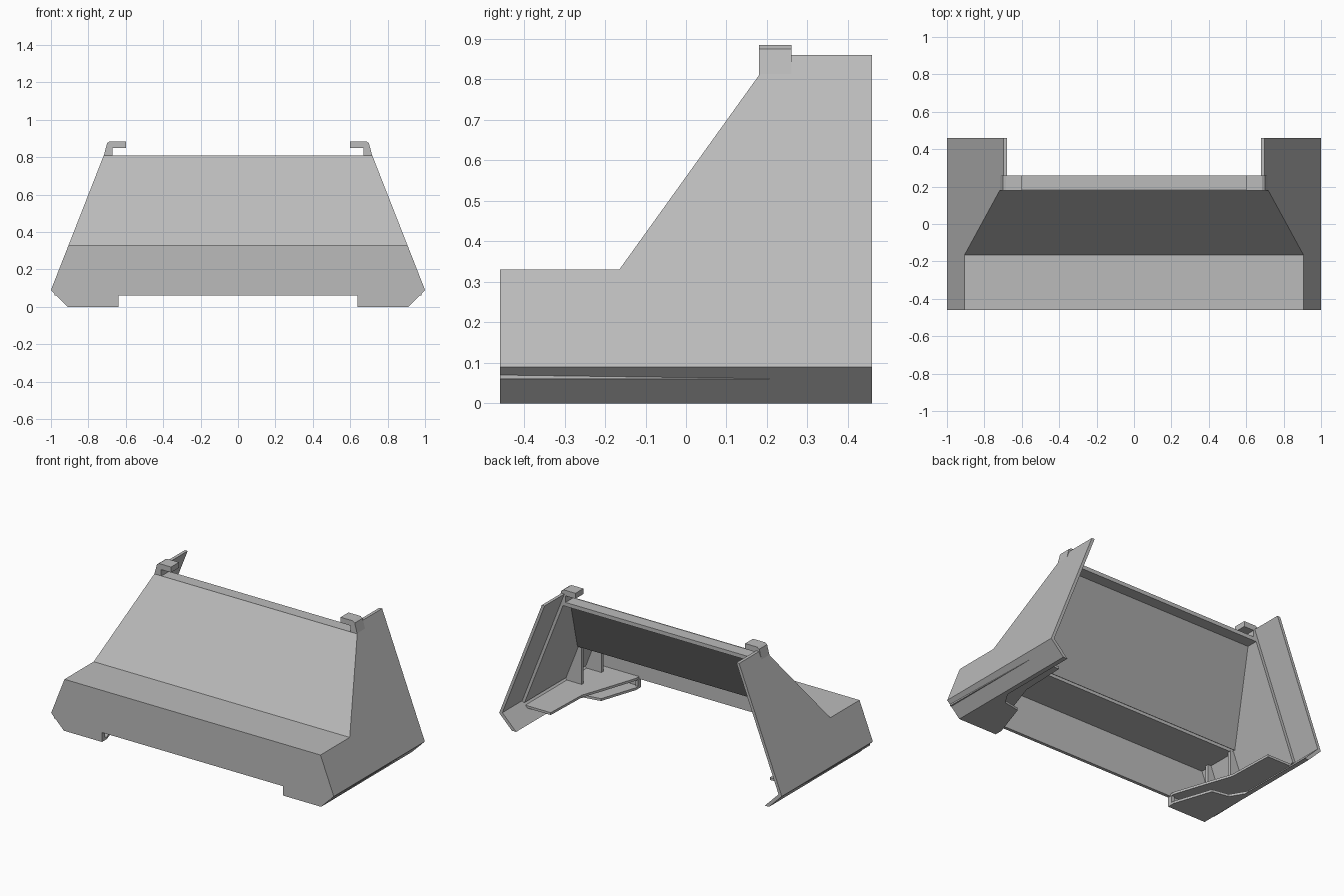
import bpy, bmesh
from mathutils import Vector

if "Cube" in bpy.data.objects:
    bpy.data.objects.remove(bpy.data.objects["Cube"])

GREY = (0.5, 0.5, 0.5, 1)
steel = bpy.data.materials.new("plain grey")
steel.use_nodes = True
steel.diffuse_color = GREY
steel.node_tree.nodes["Principled BSDF"].inputs["Base Color"].default_value = GREY

FRONT, BACK, LIP, SHEET = -0.46, 0.46, 0.26, 0.02


def side_x(z):
    """Outer surface of the leaning side wall at a height."""
    return 1 - (z - 0.09) * 0.392


def plate(name, points, offset, mirror=False):
    """Flat polygon thickened along an offset, optionally mirrored left to right."""
    bm = bmesh.new()
    face = bm.faces.new([bm.verts.new(p) for p in points])
    grown = bmesh.ops.extrude_face_region(bm, geom=[face], use_keep_orig=True)["geom"]
    moved = [v for v in grown if isinstance(v, bmesh.types.BMVert)]
    bmesh.ops.translate(bm, verts=moved, vec=Vector(offset))
    bmesh.ops.recalc_face_normals(bm, faces=bm.faces)
    mesh = bpy.data.meshes.new(name)
    bm.to_mesh(mesh)
    bm.free()
    mesh.materials.append(steel)
    obj = bpy.data.objects.new(name, mesh)
    bpy.context.collection.objects.link(obj)
    if mirror:
        obj.modifiers.new("mirror", "MIRROR").use_mirror_merge = False
    return obj


def both(half):
    """Complete a symmetric outline from its left half."""
    return half + [(-x, y, z) for x, y, z in reversed(half)]


# Front skirt with the raised middle edge
skirt = [(0.64, 0.06), (0.64, 0), (0.91, 0), (1, 0.09), (side_x(0.33), 0.33)]
plate("front_skirt", both([(x, FRONT, z) for x, z in skirt]), (0, SHEET, 0))

# Shelf, sloping panel and top lip
edge = side_x(0.33)
plate("shelf", both([(edge, FRONT, 0.33), (edge, -0.165, 0.33)]), (0, 0, -SHEET))
plate("sloping_panel", both([(edge, -0.165, 0.33), (side_x(0.81), 0.18, 0.81)]),
      (0, 0.018, -0.013))
plate("top_lip", both([(0.7, 0.18, 0.808), (0.7, LIP, 0.808)]), (0, 0, -0.025))

# Leaning side walls, with a thicker inner lining ahead of the lip
wall = [(FRONT, 0.09), (BACK, 0.09), (BACK, 0.86), (0.18, 0.86), (0.18, 0.81),
        (-0.165, 0.33), (FRONT, 0.33)]
plate("side_wall", [(side_x(z), y, z) for y, z in wall], (-SHEET, 0, 0), True)
lining = [(-0.44, 0.09), (LIP, 0.09), (LIP, 0.8), (0.19, 0.8),
          (-0.15, 0.32), (-0.44, 0.32)]
plate("side_lining", [(side_x(z) - SHEET, y, z) for y, z in lining],
      (-SHEET, 0, 0), True)

# Chamfered bottom edge
chamfer = [(1, 0.09), (0.91, 0), (0.88, 0), (0.98, 0.1)]
plate("bottom_chamfer", [(x, FRONT, z) for x, z in chamfer], (0, BACK - FRONT, 0), True)

# Inner foot: upper ledge and shorter sole
ledge = [(0.98, FRONT), (0.64, FRONT), (0.64, -0.41), (0.72, -0.17), (0.765, -0.04),
         (0.775, LIP), (0.97, LIP)]
plate("foot_ledge", [(x, y, 0.075) for x, y in ledge], (0, 0, -0.015), True)
sole = [(0.9, FRONT), (0.64, FRONT), (0.64, -0.41), (0.72, -0.17), (0.83, -0.15),
        (0.89, -0.05)]
plate("foot_sole", [(x, y, 0) for x, y in sole], (0, 0, 0.015), True)
plate("foot_end", [(0.64, FRONT, 0), (0.64, FRONT, 0.07), (0.64, -0.43, 0.07),
                   (0.64, -0.43, 0)], (SHEET, 0, 0), True)

# Gussets under the shelf
for name, y in (("front_gusset", -0.38), ("rear_gusset", -0.18)):
    plate(name, [(0.85, y, 0.07), (0.97, y, 0.07), (0.9, y, 0.315), (0.85, y, 0.315)],
          (0, SHEET, 0), True)

# Hooks on the top corners
hook = [(0.6, 0.85), (0.6, 0.885), (0.685, 0.885), (0.7, 0.875), (0.72, 0.8),
        (0.67, 0.8), (0.67, 0.85)]
plate("hook", [(x, 0.18, z) for x, z in hook], (0, 0.08, 0), True)
